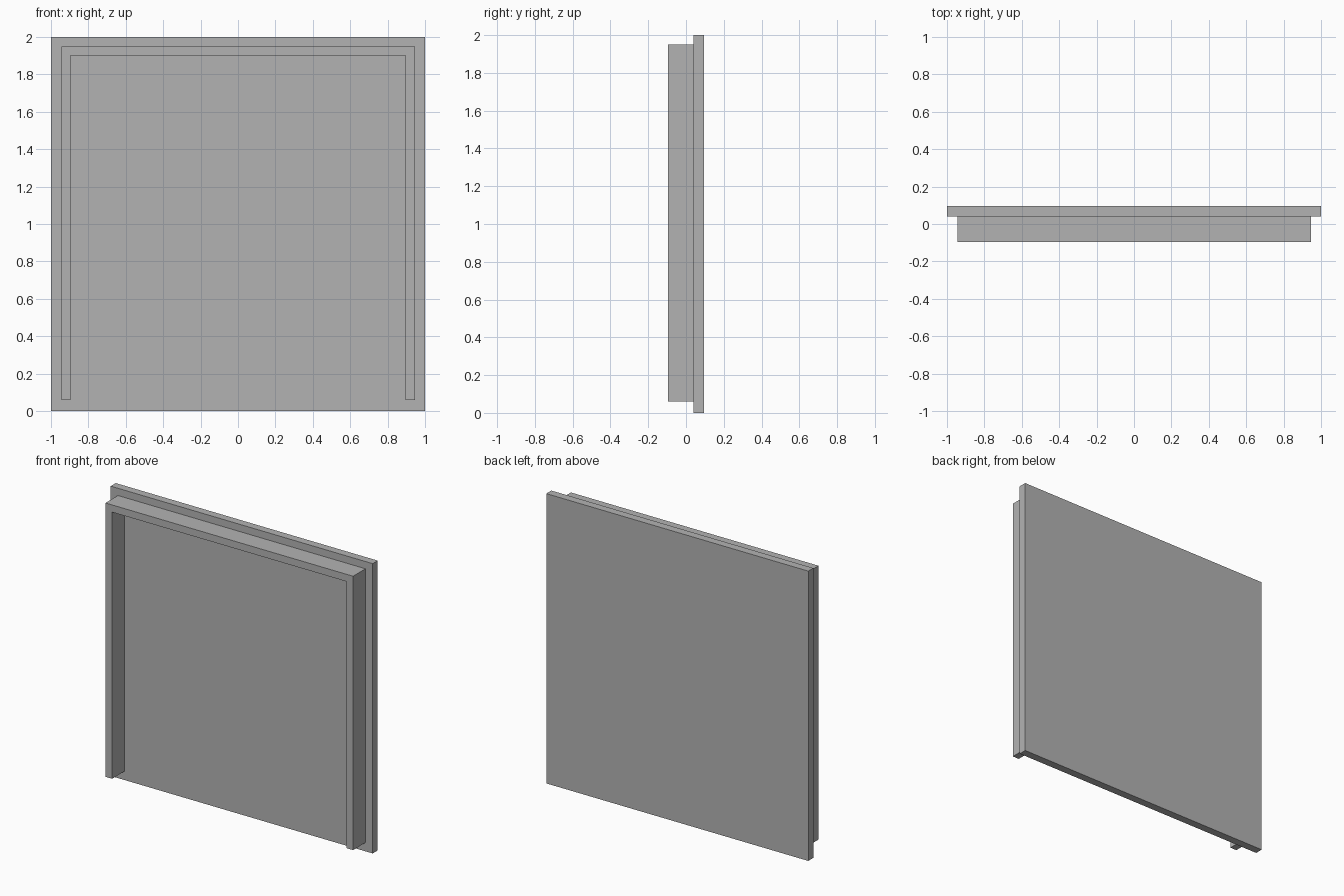
import bpy
import bmesh

cube = bpy.data.objects.get("Cube")
if cube:
    bpy.data.objects.remove(cube, do_unlink=True)

grey = bpy.data.materials.new("plain grey")
grey.use_nodes = True
colour = (0.45, 0.45, 0.45, 1)
grey.diffuse_color = colour
grey.node_tree.nodes["Principled BSDF"].inputs["Base Color"].default_value = colour


def extrude_outline(name, outline, front, back):
    """Extrude a flat x-z outline from front to back along y."""
    bm = bmesh.new()
    face = bm.faces.new([bm.verts.new((x, front, z)) for x, z in outline])
    result = bmesh.ops.extrude_face_region(bm, geom=[face])
    moved = [v for v in result["geom"] if isinstance(v, bmesh.types.BMVert)]
    bmesh.ops.translate(bm, verts=moved, vec=(0, back - front, 0))
    bmesh.ops.recalc_face_normals(bm, faces=bm.faces)
    mesh = bpy.data.meshes.new(name)
    bm.to_mesh(mesh)
    bm.free()
    mesh.materials.append(grey)
    obj = bpy.data.objects.new(name, mesh)
    bpy.context.collection.objects.link(obj)
    return obj


FRONT, JOINT, BACK = -0.095, 0.04, 0.095

# Square back panel
extrude_outline("back_panel", [(-1, 0), (1, 0), (1, 2), (-1, 2)], JOINT, BACK)

# Raised rim along both sides and the top, open at the bottom
half = [(0.895, 1.9), (0.895, 0.06), (0.945, 0.06), (0.945, 1.95)]
mirrored = [(-x, z) for x, z in reversed(half)]
extrude_outline("raised_rim", half + mirrored, FRONT, JOINT)
